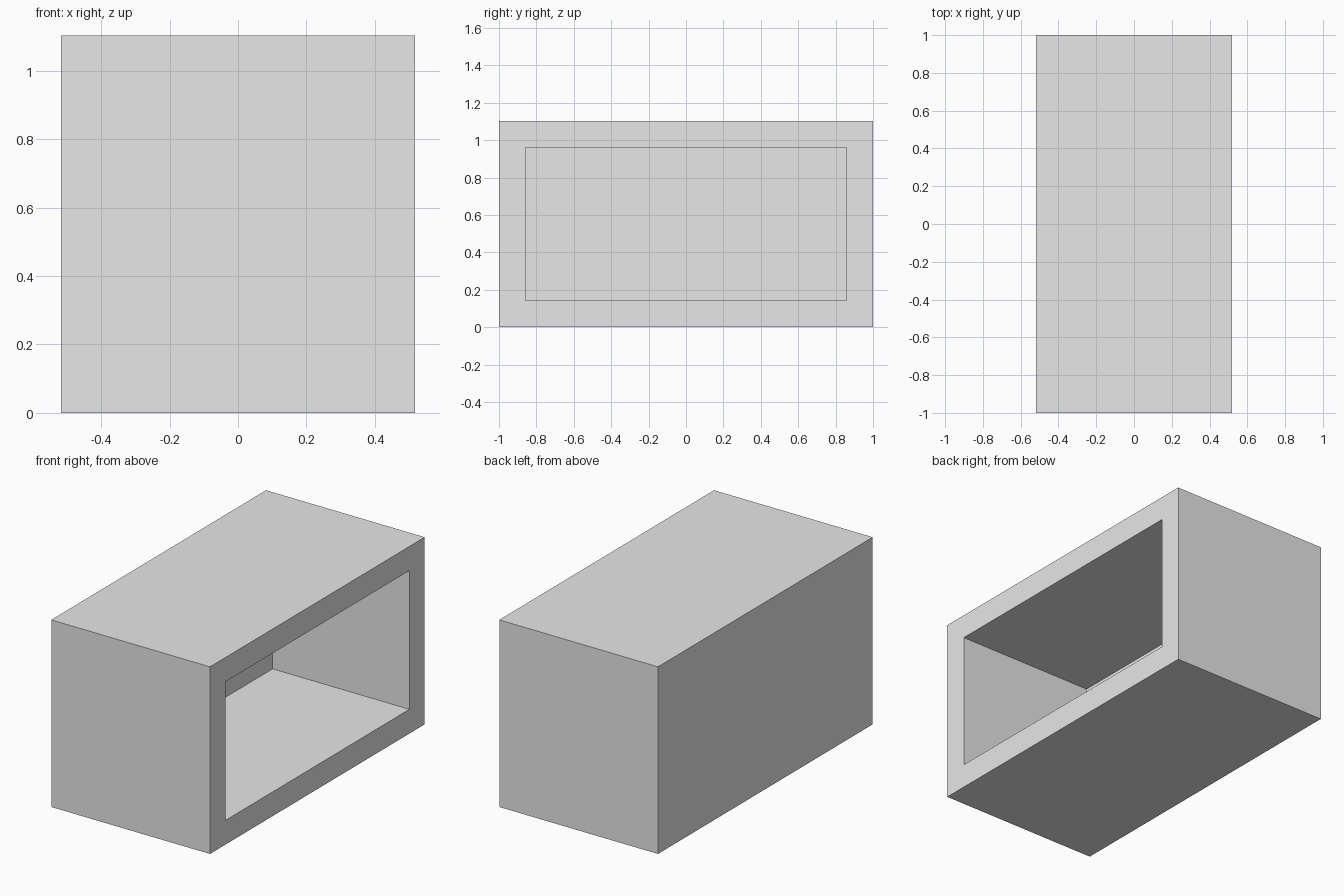
import bpy
import bmesh
from mathutils import Vector

cube = bpy.data.objects.get("Cube")
if cube:
    bpy.data.objects.remove(cube, do_unlink=True)

WIDTH, LENGTH, HEIGHT = 1.035, 2.0, 1.103
WALL = 0.143

# Plain grey material
grey = bpy.data.materials.new("light_grey")
grey.use_nodes = True
colour = (0.8, 0.8, 0.8, 1.0)
grey.diffuse_color = colour
grey.node_tree.nodes["Principled BSDF"].inputs["Base Color"].default_value = colour

# Solid outer block
bm = bmesh.new()
bmesh.ops.create_cube(bm, size=1.0)
bmesh.ops.scale(bm, vec=(WIDTH, LENGTH, HEIGHT), verts=bm.verts)
bmesh.ops.translate(bm, vec=(0, 0, HEIGHT / 2), verts=bm.verts)

# Rim around the open left side
bm.normal_update()
opening = max(bm.faces, key=lambda f: f.normal.x)
bmesh.ops.inset_region(bm, faces=[opening], thickness=WALL, use_even_offset=True)

# Hollow pushed inward, leaving a back wall as thick as the rim
pushed = bmesh.ops.extrude_face_region(bm, geom=[opening])["geom"]
if opening.is_valid:
    bmesh.ops.delete(bm, geom=[opening], context="FACES_ONLY")
inner = [v for v in pushed if isinstance(v, bmesh.types.BMVert)]
bmesh.ops.translate(bm, vec=Vector((WALL - WIDTH, 0, 0)), verts=inner)
bmesh.ops.recalc_face_normals(bm, faces=bm.faces)

mesh = bpy.data.meshes.new("open_box")
bm.to_mesh(mesh)
bm.free()
mesh.materials.append(grey)
box = bpy.data.objects.new("open_box", mesh)
bpy.context.collection.objects.link(box)
